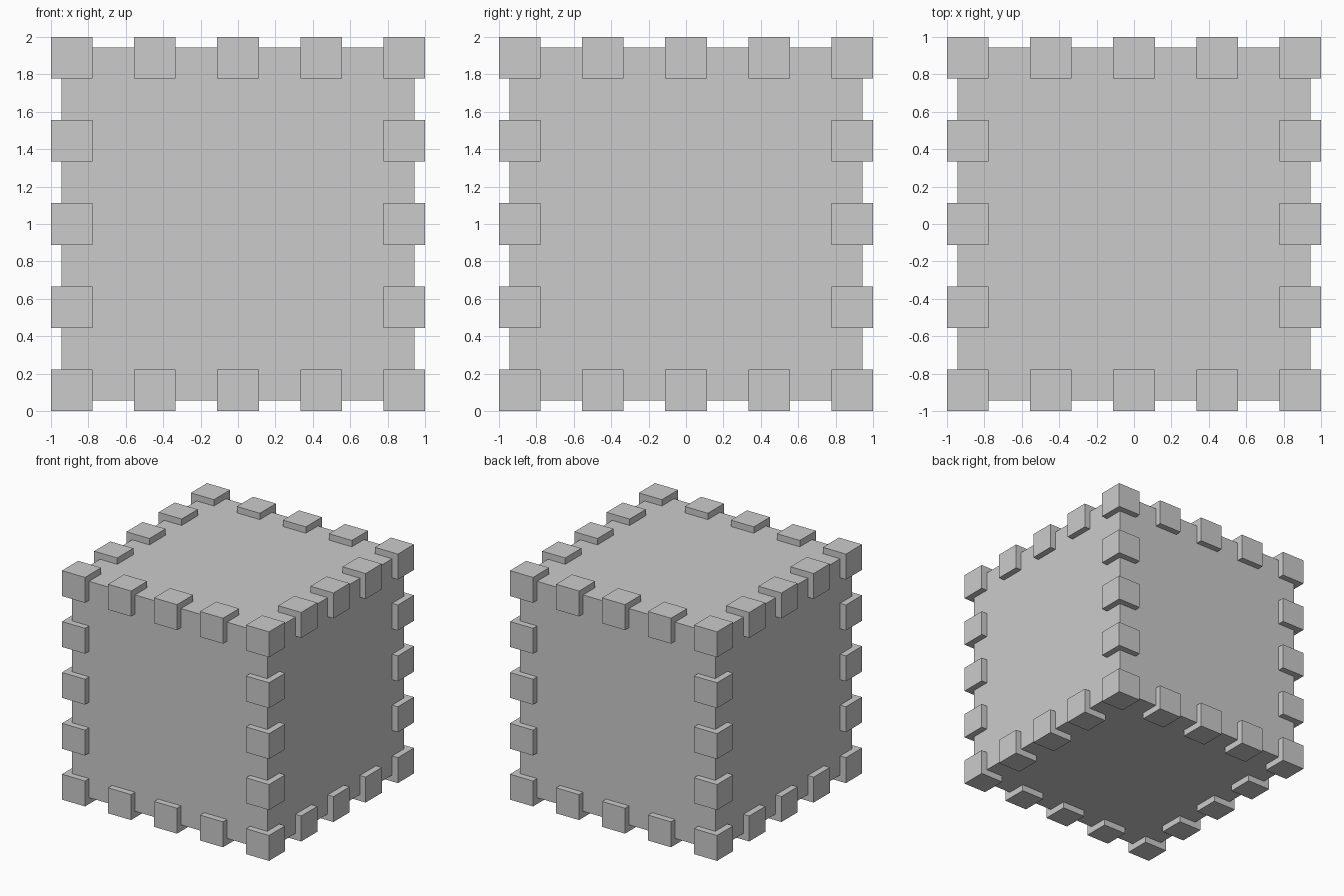
import bpy
from itertools import product

if "Cube" in bpy.data.objects:
    bpy.data.objects.remove(bpy.data.objects["Cube"])

BLOCK = 2 / 9            # stud side
STEP = 2 * BLOCK         # stud spacing along an edge
CORE = 2 - BLOCK / 2     # studs stand proud by a quarter of their side


def add_cube(name, size, location):
    bpy.ops.mesh.primitive_cube_add(size=size, location=location)
    bpy.context.object.name = name


# Main body
add_cube("crate_body", CORE, (0, 0, 1))

# Studs along all twelve edges, including the corners
for i, j, k in product(range(-2, 3), repeat=3):
    extremes = [abs(v) for v in (i, j, k)].count(2)
    if extremes >= 2:
        name = "corner_block" if extremes == 3 else "edge_block"
        add_cube(name, BLOCK, (i * STEP, j * STEP, 1 + k * STEP))
